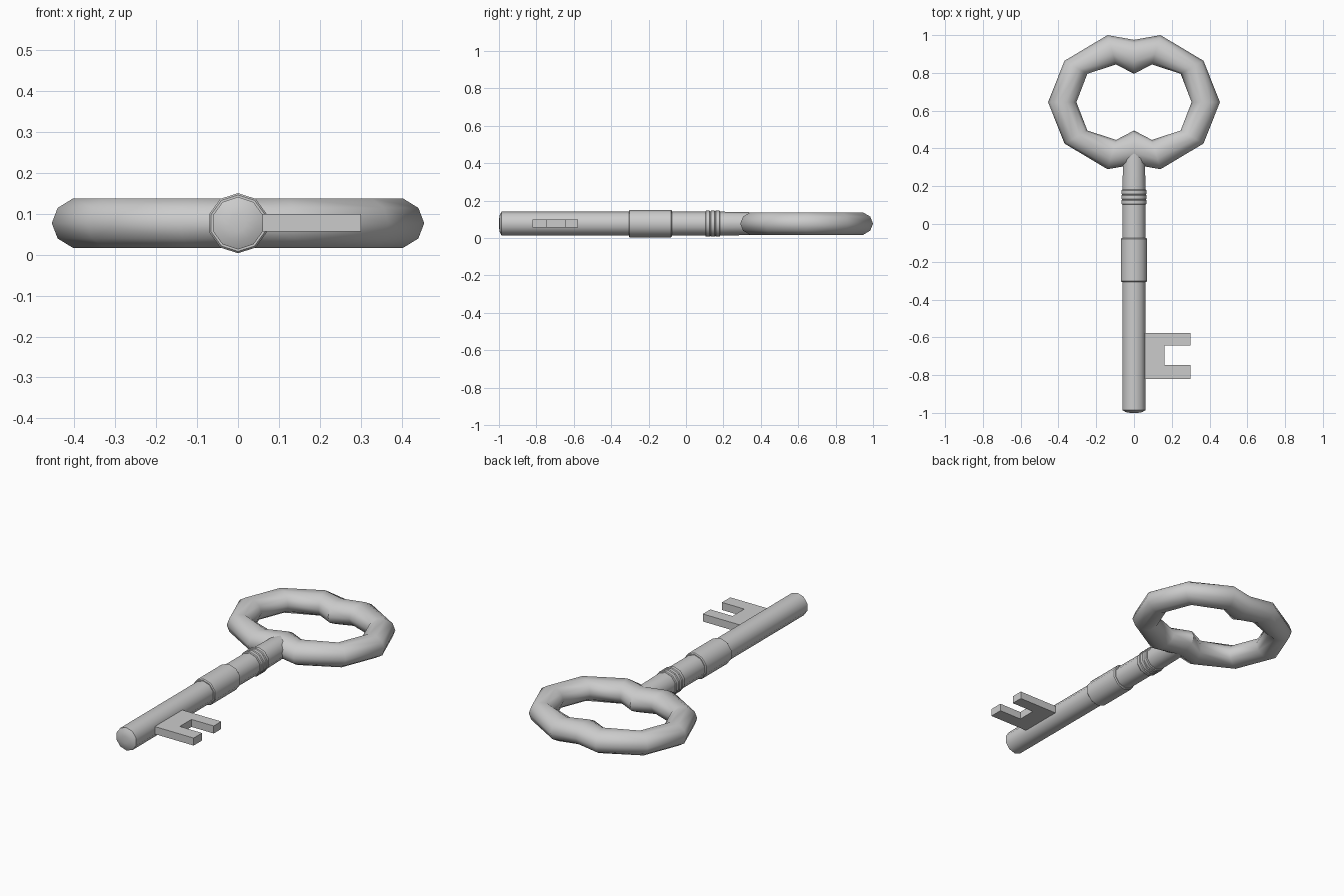
import bpy, bmesh, math
from mathutils import Vector

if "Cube" in bpy.data.objects:
    bpy.data.objects.remove(bpy.data.objects["Cube"])

CZ = 0.077      # height of the key's axis
SIDES = 10


def finish(name, bm, angle=40):
    bmesh.ops.recalc_face_normals(bm, faces=bm.faces)
    me = bpy.data.meshes.new(name)
    bm.to_mesh(me)
    bm.free()
    ob = bpy.data.objects.new(name, me)
    bpy.context.collection.objects.link(ob)
    bpy.ops.object.select_all(action='DESELECT')
    ob.select_set(True)
    bpy.context.view_layer.objects.active = ob
    bpy.ops.object.shade_smooth_by_angle(angle=math.radians(angle))
    return ob


def bridge(bm, a, b):
    n = len(a)
    for i in range(n):
        bm.faces.new((a[i], a[(i + 1) % n], b[(i + 1) % n], b[i]))


def lathe_y(name, profile, angle=40):
    """Turn (y, radius) points around the key's axis."""
    bm = bmesh.new()
    rings = []
    for y, r in profile:
        rings.append([bm.verts.new((r * math.sin(2 * math.pi * i / SIDES), y,
                                    CZ + r * math.cos(2 * math.pi * i / SIDES)))
                      for i in range(SIDES)])
    for a, b in zip(rings, rings[1:]):
        bridge(bm, a, b)
    bm.faces.new(rings[0])
    bm.faces.new(rings[-1])
    return finish(name, bm, angle)


# Shaft with a slightly domed tip, tapering into the bow
lathe_y("shaft", [(-1.0, 0.02), (-0.996, 0.045), (-0.986, 0.064), (0.18, 0.064),
                  (0.32, 0.0615), (0.40, 0.058)], 50)

# Wide collar
lathe_y("collar", [(-0.306, 0.062), (-0.306, 0.069), (-0.301, 0.0735),
                   (-0.080, 0.0735), (-0.075, 0.069), (-0.075, 0.062)])

# Three thin rings
for k in range(3):
    y = 0.116 + 0.0265 * k
    lathe_y(f"thin_ring_{k + 1}", [(y - 0.013, 0.062), (y - 0.013, 0.066), (y - 0.009, 0.07),
                                   (y + 0.009, 0.07), (y + 0.013, 0.066), (y + 0.013, 0.062)])

# Bow: oval sections swept between outer and inner outlines, one quarter mirrored
BY = 0.645
quarter = [((0, 0.330), (0, 0.150)), ((0.14, 0.355), (0.095, 0.200)),
           ((0.368, 0.219), (0.247, 0.150)), ((0.455, 0), (0.305, 0))]
half = quarter + [((ox, -oy), (ix, -iy)) for (ox, oy), (ix, iy) in reversed(quarter[:3])]
loop = half + [((-ox, oy), (-ix, iy)) for (ox, oy), (ix, iy) in reversed(half[1:-1])]
bm = bmesh.new()
sections = []
for o, i in loop:
    o, i = Vector((o[0], o[1] + BY, CZ)), Vector((i[0], i[1] + BY, CZ))
    mid, arm = (o + i) / 2, (o - i) / 2
    sections.append([bm.verts.new(mid + arm * math.cos(2 * math.pi * k / SIDES)
                                  + Vector((0, 0, 0.0635 * math.sin(2 * math.pi * k / SIDES))))
                     for k in range(SIDES)])
for a, b in zip(sections, sections[1:] + sections[:1]):
    bridge(bm, a, b)
finish("bow", bm, 50)

# Bit: notched flat plate
outline = [(0.04, -0.82), (0.30, -0.82), (0.30, -0.746), (0.162, -0.746),
           (0.162, -0.643), (0.30, -0.643), (0.30, -0.577), (0.04, -0.577)]
bm = bmesh.new()
face = bm.faces.new([bm.verts.new((x, y, 0.057)) for x, y in outline])
ext = bmesh.ops.extrude_face_region(bm, geom=[face], use_keep_orig=True)
bmesh.ops.translate(bm, vec=(0, 0, 0.042),
                    verts=[v for v in ext["geom"] if isinstance(v, bmesh.types.BMVert)])
finish("bit", bm, 30)
